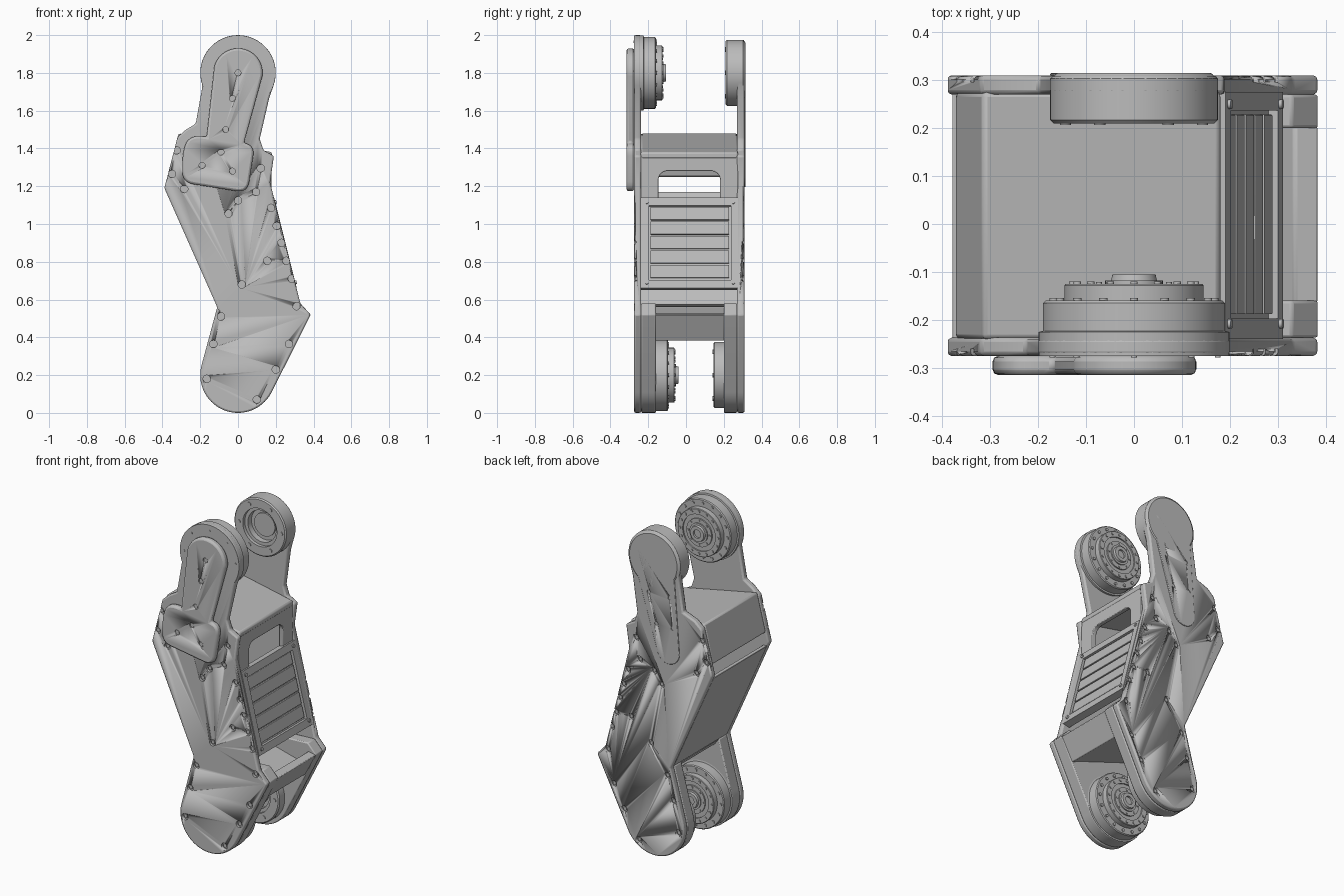
import bpy, bmesh, math
from mathutils import Matrix, Vector

cube = bpy.data.objects.get("Cube")
if cube:
    bpy.data.objects.remove(cube, do_unlink=True)

GREY = (0.5, 0.5, 0.5, 1)
metal = bpy.data.materials.new("satin_grey")
metal.use_nodes = True
metal.diffuse_color = GREY
metal.node_tree.nodes["Principled BSDF"].inputs["Base Color"].default_value = GREY


def finish(name, bm, bevel=0.0):
    bmesh.ops.recalc_face_normals(bm, faces=bm.faces[:])
    mesh = bpy.data.meshes.new(name)
    bm.to_mesh(mesh)
    bm.free()
    mesh.materials.append(metal)
    ob = bpy.data.objects.new(name, mesh)
    bpy.context.collection.objects.link(ob)
    if bevel:
        mod = ob.modifiers.new("soft_edge", "BEVEL")
        mod.width, mod.segments, mod.limit_method = bevel, 2, "ANGLE"
        mod.angle_limit = math.radians(25)
    bpy.ops.object.select_all(action="DESELECT")
    ob.select_set(True)
    bpy.context.view_layer.objects.active = ob
    bpy.ops.object.shade_smooth_by_angle(angle=math.radians(32))
    return ob


def arc(cx, cz, r, a0, a1, n=28):
    angles = [math.radians(a0 + (a1 - a0) * i / n) for i in range(n + 1)]
    return [(cx + r * math.cos(a), cz + r * math.sin(a)) for a in angles]


def rounded(pts, r, n=5):
    """Soften every corner of a polygon with a short curve."""
    out = []
    for i, p in enumerate(pts):
        p, a, b = Vector(p), Vector(pts[i - 1]), Vector(pts[(i + 1) % len(pts)])
        s = p + (a - p).normalized() * min(r, (a - p).length * 0.45)
        e = p + (b - p).normalized() * min(r, (b - p).length * 0.45)
        for k in range(n + 1):
            t = k / n
            out.append(tuple(s * (1 - t) ** 2 + p * 2 * t * (1 - t) + e * t * t))
    return out


def prism(name, pts, y0, y1, bevel=0.0):
    """Extrude an x-z outline along y."""
    bm = bmesh.new()
    face = bm.faces.new([bm.verts.new((x, y0, z)) for x, z in pts])
    ext = bmesh.ops.extrude_face_region(bm, geom=[face])["geom"]
    verts = [v for v in ext if isinstance(v, bmesh.types.BMVert)]
    bmesh.ops.translate(bm, verts=verts, vec=(0, y1 - y0, 0))
    return finish(name, bm, bevel)


def lathe(name, profile, y, z, direction, n=64):
    """Turn (radius, depth) points about a y-directed axis."""
    bm = bmesh.new()
    verts = [bm.verts.new((r, y + d * direction, z)) for r, d in profile]
    edges = [bm.edges.new(pair) for pair in zip(verts, verts[1:])]
    bmesh.ops.spin(bm, geom=verts + edges, cent=(0, 0, z), axis=(0, 1, 0),
                   angle=math.tau, steps=n, use_duplicate=False)
    bmesh.ops.remove_doubles(bm, verts=bm.verts[:], dist=1e-5)
    return finish(name, bm)


def studs(name, places, r, y, height, n=14):
    """Many small y-directed cylinders in one mesh."""
    bm = bmesh.new()
    turn = Matrix.Rotation(math.pi / 2, 4, "X")
    for x, z in places:
        bmesh.ops.create_cone(bm, cap_ends=True, segments=n, radius1=r, radius2=r,
                              depth=height, matrix=Matrix.Translation((x, y, z)) @ turn)
    return finish(name, bm)


def drill(ob, places, r, y, depth):
    """Cut screw pockets, bake the result and drop the cutter."""
    cutter = studs("cutter", places, r, y, depth * 2)
    cutter.hide_render = True
    mod = ob.modifiers.new("pockets", "BOOLEAN")
    mod.operation, mod.solver, mod.object = "DIFFERENCE", "EXACT", cutter
    graph = bpy.context.evaluated_depsgraph_get()
    mesh = bpy.data.meshes.new_from_object(ob.evaluated_get(graph))
    ob.modifiers.clear()
    ob.data = mesh
    bpy.data.objects.remove(cutter, do_unlink=True)


# Shared side outlines
FOOT = arc(0, 0.2, 0.2, 165, 333)
KNEE = [(0.385, 0.52), (0.33, 0.58)]
HEEL = (-0.11, 0.56)


def plate_outline(r):
    right = KNEE + [(0.17, 1.22), (0.19, 1.36), (0.135, 1.39), (0.115, 1.45), (0.83 * r, 1.67)]
    left = [(-1.12 * r, 1.53), (-0.275, 1.5), (-0.32, 1.46), (-0.39, 1.19), HEEL]
    return FOOT + right + arc(0, 1.8, r, -20, 200) + left


SCREWS = [(-.325, 1.39), (-.35, 1.265), (-.285, 1.185), (.12, 1.295), (.095, 1.17),
          (0, 1.125), (-.05, 1.055), (.175, 1.085), (.205, .99), (.23, .9), (.255, .805),
          (.155, .805), (.285, .71), (.31, .565), (.02, .68), (-.09, .51), (-.13, .365),
          (-.165, .18), (.1, .07), (.2, .23), (.27, .365)]

# Side plates with screw pockets and thick lower legs
for side, outer, inner, leg_in, r in (("front", -0.275, -0.237, -0.16, 0.2),
                                      ("back", 0.31, 0.27, 0.2, 0.175)):
    inward = 1 if side == "front" else -1
    plate = prism(side + "_plate", plate_outline(r), outer, inner, 0.009)
    drill(plate, SCREWS, 0.02, outer, 0.014)
    studs(side + "_screws", SCREWS, 0.012, outer + inward * 0.011, 0.008, 6)
    prism(side + "_lower_leg", FOOT + KNEE + [HEEL], inner, leg_in, 0.006)

# Front cover over the upper drive
cover = [(-.225, 1.47), (-.275, 1.44), (-.295, 1.36), (-.295, 1.22), (0.05, 1.165), (.09, 1.42)]
cover = arc(0, 1.8, 0.13, -8, 165)[:] + rounded(cover, 0.06)
front_cover = prism("front_cover", cover, -0.315, -0.275, 0.012)
COVER_SCREWS = [(0, 1.8), (-.03, 1.665), (-.065, 1.5), (-.09, 1.38), (-.19, 1.31), (-.03, 1.28)]
drill(front_cover, COVER_SCREWS, 0.016, -0.315, 0.008)
studs("front_cover_screws", COVER_SCREWS, 0.012, -0.309, 0.006)

# Raised tapered panel on the back arm
panel = arc(0, 1.8, 0.135, -10, 170) + arc(-0.1, 1.27, 0.075, 170, 350)
back_panel = prism("back_arm_panel", panel, 0.308, 0.315, 0.003)
PANEL_SCREWS = [(0.03, 1.6), (-0.11, 1.6), (-0.02, 1.42), (-0.13, 1.42)]
drill(back_panel, PANEL_SCREWS, 0.012, 0.315, 0.004)

# Joint drives and bearing hubs, upper and lower
DRIVE = [(0, 0), (.199, 0), (.199, .05), (.19, .052), (.19, .11), (.185, .115), (.145, .115),
         (.145, .147), (.142, .15), (.11, .15), (.11, .142), (.085, .142), (.085, .15),
         (.06, .15), (.06, .157), (.048, .157), (.045, .17), (.025, .17), (.025, .158), (0, .158)]
HUB = [(0, 0), (.16, 0), (.175, .012), (.175, .098), (.168, .105), (.115, .105), (.115, .085),
       (.095, .085), (.095, .05), (.07, .05), (.07, .06), (0, .06)]


def ring(r, z, n):
    return arc(0, z, r, 0, 360 * (n - 1) / n, n - 1)


for level, z, drive_y, hub_y in (("upper", 1.8, -0.275, 0.315), ("lower", 0.2, -0.21, 0.25)):
    lathe(level + "_drive", DRIVE, drive_y, z, 1)
    studs(level + "_drive_outer_bolts", ring(0.167, z, 16), 0.009, drive_y + 0.116, 0.01)
    studs(level + "_drive_inner_bolts", ring(0.128, z, 16), 0.008, drive_y + 0.151, 0.008)
    studs(level + "_drive_core_bolts", ring(0.073, z, 8), 0.006, drive_y + 0.151, 0.006)
    lathe(level + "_hub", HUB, hub_y, z, -1)
    studs(level + "_hub_bolts", ring(0.143, z, 6), 0.012, hub_y - 0.105, 0.008)
studs("upper_rim_rivets", [(-.17, 1.8), (.175, 1.81), (-.12, 1.92), (.12, 1.92), (0, 1.965)],
      0.006, -0.275, 0.006)

# Upper hood, rear cover and knee web between the plates
Y0, Y1 = -0.24, 0.275
hood = [(-.374, 1.25), (-.315, 1.48), (.18, 1.38), (.18, 1.345), (-.29, 1.44), (-.345, 1.25)]
prism("upper_hood", hood, Y0, Y1, 0.01)
prism("rear_cover", [(-.38, 1.17), HEEL, (-.09, .575), (-.355, 1.17)], Y0, Y1, 0.004)
web = [(.385, .52), (.31, .38), (.27, .4), (-.08, .52), HEEL, (.27, .46), (.335, .53)]
prism("knee_web", web, -0.165, 0.205, 0.006)


def panel_box(name, y0, y1, s0, s1, d0, d1, bevel=0.0):
    """Box in the sloped frame of the vent: y across, s down the slope, d outward."""
    down, out = Vector((0.2425, 0, -0.9701)), Vector((0.9701, 0, 0.2425))
    start = Vector((0.187, 0, 1.14))
    corners = [start + down * s + out * d for s, d in ((s0, d0), (s1, d0), (s1, d1), (s0, d1))]
    return prism(name, [(c.x, c.z) for c in corners], y0, y1, bevel)


# Vent: backing, frame and slats
LENGTH = 0.495
panel_box("vent_backing", Y0, Y1, 0, LENGTH, -0.04, -0.016)
for name, a, b, s0, s1 in (("left", Y0, -0.197, 0, LENGTH), ("right", 0.237, Y1, 0, LENGTH),
                           ("top", -0.197, 0.237, 0, 0.045),
                           ("bottom", -0.197, 0.237, LENGTH - 0.045, LENGTH)):
    panel_box("vent_frame_" + name, a, b, s0, s1, -0.02, 0.004)
pitch = (LENGTH - 0.1) / 5
for i in range(5):
    s = 0.05 + i * pitch
    panel_box(f"vent_slat_{i + 1}", -0.188, 0.228, s, s + pitch - 0.009, -0.02, -0.004, 0.002)
corner_bolts = bmesh.new()
tilt = Matrix.Rotation(math.radians(76), 4, "Y")
for y in (-0.208, 0.25):
    for x, z in ((0.196, 1.116), (0.303, 0.69)):
        bmesh.ops.create_cone(corner_bolts, cap_ends=True, segments=14, radius1=0.01,
                              radius2=0.01, depth=0.016,
                              matrix=Matrix.Translation((x, y, z)) @ tilt)
finish("vent_corner_bolts", corner_bolts)

# Window wall above the vent: an arch cut in the y-z plane
arch = [(Y0, 1.13), (-0.145, 1.13)] + arc(-0.1, 1.235, 0.045, 180, 90, 8)
arch += arc(0.135, 1.235, 0.045, 90, 0, 8) + [(0.18, 1.13), (Y1, 1.13), (Y1, 1.37), (Y0, 1.37)]
bm = bmesh.new()
face = bm.faces.new([bm.verts.new((0.15, y, z)) for y, z in arch])
ext = bmesh.ops.extrude_face_region(bm, geom=[face])["geom"]
bmesh.ops.translate(bm, vec=(0.028, 0, 0),
                    verts=[v for v in ext if isinstance(v, bmesh.types.BMVert)])
finish("window_wall", bm, 0.004)
